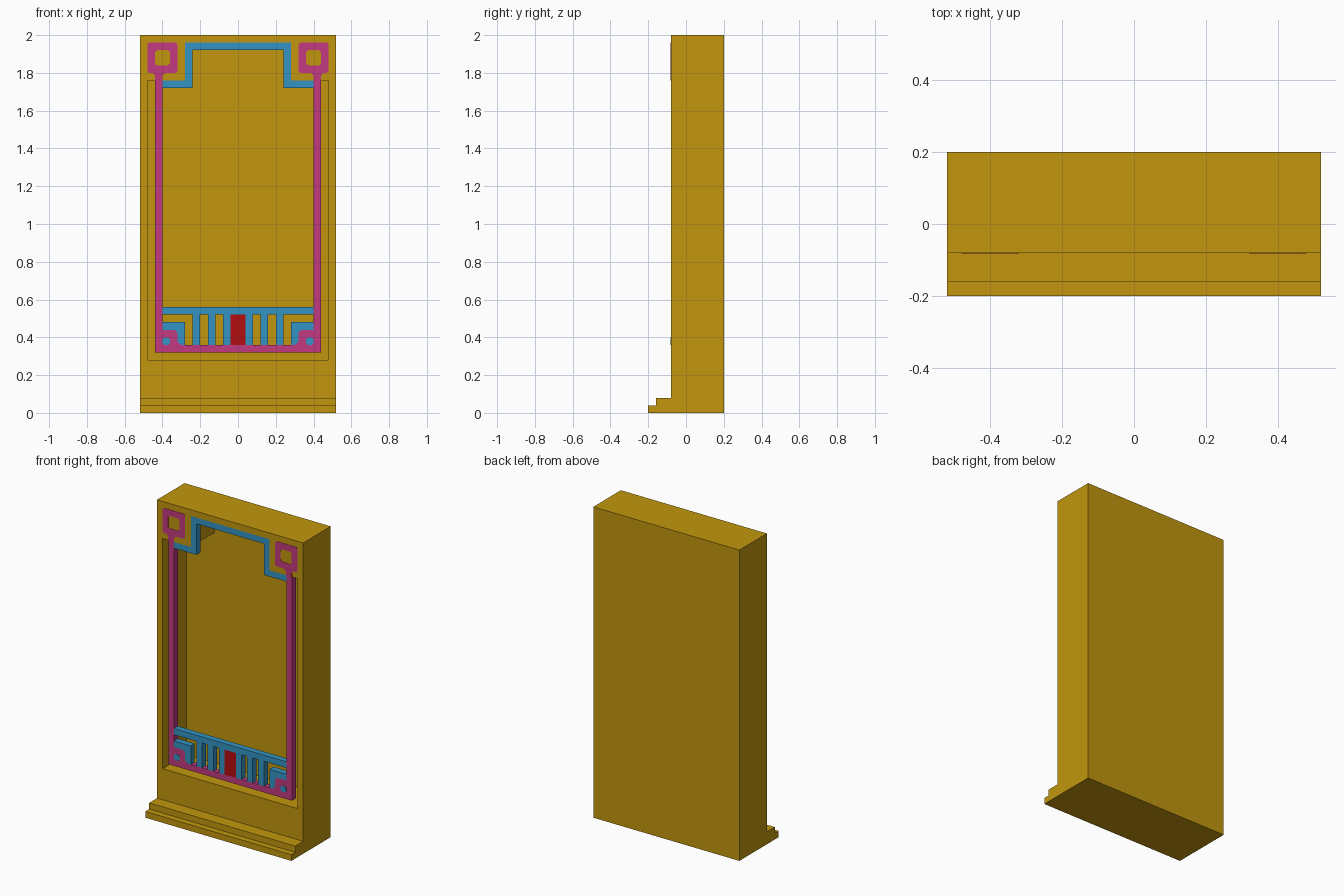
import bpy, math
from mathutils import Matrix

cube = bpy.data.objects.get("Cube")
if cube:
    bpy.data.objects.remove(cube, do_unlink=True)


def material(name, rgb):
    m = bpy.data.materials.new(name)
    m.use_nodes = True
    m.diffuse_color = (*rgb, 1)
    bsdf = next(n for n in m.node_tree.nodes if n.type == 'BSDF_PRINCIPLED')
    bsdf.inputs["Base Color"].default_value = (*rgb, 1)
    return m


GOLD = material("gold", (0.539, 0.305, 0.0044))
BLUE = material("blue", (0.034, 0.296, 0.552))
PINK = material("pink", (0.539, 0.042, 0.216))
RED = material("red", (0.456, 0.004, 0.005))

FRONT, BACK, TRIM = -0.08, 0.20, -0.04   # front plane, back plane, back of the trim


def slab(name, mat, loops, y0, y1):
    """Extrude outlines in the x-z plane from y0 to y1; inner loops become holes."""
    cu = bpy.data.curves.new(name, 'CURVE')
    cu.dimensions, cu.fill_mode = '2D', 'BOTH'
    cu.extrude = (y1 - y0) / 2
    for pts in loops:
        sp = cu.splines.new('POLY')
        sp.points.add(len(pts) - 1)
        for p, (x, z) in zip(sp.points, pts):
            p.co = (x, z, 0, 1)
        sp.use_cyclic_u, sp.use_smooth = True, False
    tmp = bpy.data.objects.new(name + "_outline", cu)
    mesh = bpy.data.meshes.new_from_object(tmp)
    bpy.data.objects.remove(tmp)
    bpy.data.curves.remove(cu)
    mesh.transform(Matrix.Translation((0, (y0 + y1) / 2, 0)) @ Matrix.Rotation(math.pi / 2, 4, 'X'))
    mesh.name = name
    mesh.materials.clear()
    mesh.materials.append(mat)
    ob = bpy.data.objects.new(name, mesh)
    bpy.context.collection.objects.link(ob)
    return ob


def rect(x0, x1, z0, z1):
    return [(x0, z0), (x1, z0), (x1, z1), (x0, z1)]


def chamfered(cx, cz, r, c):
    """Square of half size r with corners cut by c."""
    a = r - c
    return [(cx + x, cz + z) for x, z in
            ((-a, -r), (a, -r), (r, -a), (r, a), (a, r), (-a, r), (-r, a), (-r, -a))]


def flip(pts):
    return [(-x, z) for x, z in reversed(pts)]


def symmetric(half):
    return half + flip(half)


# Cabinet: frame with a stepped opening, back panel and two front steps
opening = symmetric([(-0.48, 0.28), (-0.48, 1.76), (-0.28, 1.76), (-0.28, 1.96)])
slab("cabinet_frame", GOLD, [rect(-0.52, 0.52, 0, 2), opening], FRONT, 0.16)
slab("back_panel", GOLD, [rect(-0.52, 0.52, 0, 2)], 0.16, BACK)
slab("upper_step", GOLD, [rect(-0.52, 0.52, 0, 0.08)], -0.16, FRONT)
slab("lower_step", GOLD, [rect(-0.52, 0.52, 0, 0.04)], -0.20, -0.16)

# Pink frame: posts, bottom rail and corner blocks in one outline
corner = [(-0.40, 0.44), (-0.335, 0.44), (-0.32, 0.425), (-0.32, 0.375), (-0.30, 0.36)]
slab("post_frame", PINK,
     [symmetric([(-0.44, 0.32), (-0.44, 1.76), (-0.40, 1.76)] + corner)], FRONT, TRIM)

# Blue arch and railing
slab("top_arch", BLUE,
     [symmetric([(-0.40, 1.72), (-0.40, 1.76), (-0.28, 1.76), (-0.28, 1.96)])
      + [(0.24, 1.72), (0.24, 1.92), (-0.24, 1.92), (-0.24, 1.72)]], FRONT, TRIM)
slab("railing_bar", BLUE, [rect(-0.40, 0.40, 0.52, 0.56)], FRONT, TRIM)
slab("railing_centre", RED, [rect(-0.04, 0.04, 0.36, 0.52)], FRONT, TRIM)

# Parts repeated on both sides
bracket = corner + [(-0.28, 0.36), (-0.28, 0.48), (-0.40, 0.48)]
neck = [(-0.44, 1.76), (-0.40, 1.76), (-0.40, 1.785), (-0.385, 1.80), (-0.45, 1.80), (-0.44, 1.785)]
for side, place in (("right", lambda p: p), ("left", flip)):
    for i, x in enumerate((-0.24, -0.16, -0.08)):
        slab(f"{side}_baluster_{i + 1}", BLUE, [place(rect(x, x + 0.04, 0.36, 0.52))], FRONT, TRIM)
    slab(f"{side}_bracket", BLUE, [place(bracket)], FRONT, TRIM)
    slab(f"{side}_corner_dot", BLUE, [place(chamfered(-0.38, 0.38, 0.02, 0.01))],
         FRONT - 0.002, FRONT)
    slab(f"{side}_rosette", PINK,
         [place(chamfered(-0.40, 1.88, 0.08, 0.01)), place(chamfered(-0.40, 1.88, 0.04, 0.01))],
         FRONT - 0.002, FRONT)
    slab(f"{side}_rosette_neck", PINK, [place(neck)], FRONT - 0.002, FRONT)
